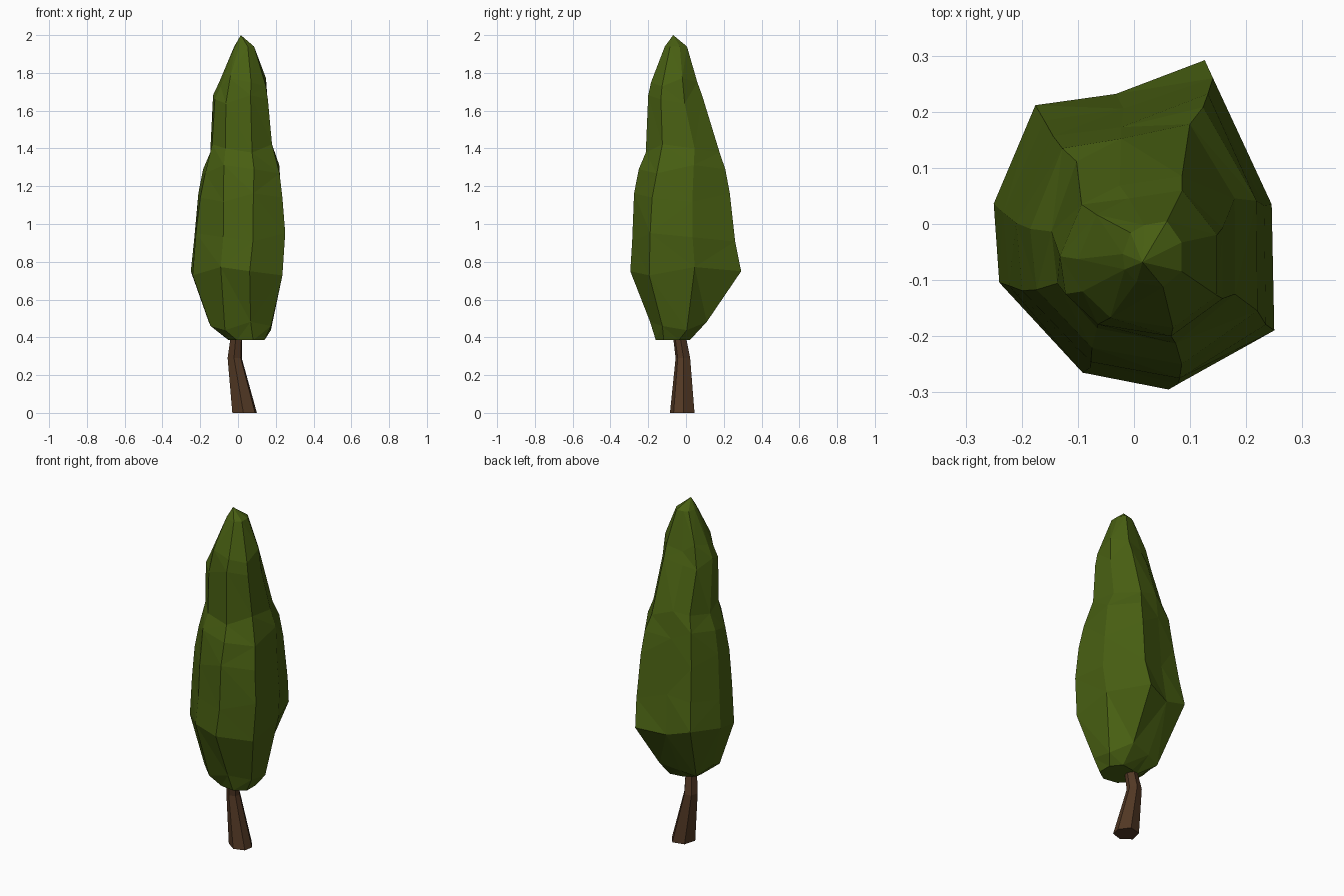
import bpy, bmesh

if "Cube" in bpy.data.objects:
    bpy.data.objects.remove(bpy.data.objects["Cube"])


def material(name, color):
    mat = bpy.data.materials.new(name)
    mat.diffuse_color = (*color, 1)
    mat.use_nodes = True
    mat.node_tree.nodes["Principled BSDF"].inputs["Base Color"].default_value = mat.diffuse_color
    return mat


def fit(points, x0, x1, y0, y1):
    """Stretch an outline so that it fills the given box."""
    xs, ys = zip(*points)
    ax, bx, ay, by = min(xs), max(xs), min(ys), max(ys)
    return [(x0 + (x - ax) / (bx - ax) * (x1 - x0),
             y0 + (y - ay) / (by - ay) * (y1 - y0)) for x, y in points]


def loft(name, rings, mat, apex=None):
    """Skin a stack of closed rings, capped below and closed or pointed above."""
    bm = bmesh.new()
    loops = [[bm.verts.new(p) for p in ring] for ring in rings]
    n = len(loops[0])
    for lower, upper in zip(loops, loops[1:]):
        for i in range(n):
            j = (i + 1) % n
            bm.faces.new((lower[i], lower[j], upper[j], upper[i]))
    bm.faces.new(loops[0][::-1])
    if apex:
        tip = bm.verts.new(apex)
        for i in range(n):
            bm.faces.new((loops[-1][i], loops[-1][(i + 1) % n], tip))
    else:
        bm.faces.new(loops[-1])
    bmesh.ops.triangulate(bm, faces=bm.faces[:], quad_method='SHORT_EDGE')
    bmesh.ops.recalc_face_normals(bm, faces=bm.faces[:])
    mesh = bpy.data.meshes.new(name)
    bm.to_mesh(mesh)
    bm.free()
    mesh.materials.append(mat)
    obj = bpy.data.objects.new(name, mesh)
    bpy.context.collection.objects.link(obj)
    return obj


leaf = material("leaf_green", (0.065, 0.115, 0.006))
bark = material("bark_brown", (0.085, 0.04, 0.018))

# Crown outlines, counter-clockwise: wide lower lobe and slim upper lobe
wide = [(0.13, 0.295), (-0.03, 0.235), (-0.175, 0.215), (-0.25, 0.04), (-0.24, -0.10),
        (-0.09, -0.26), (0.065, -0.29), (0.24, -0.19), (0.235, 0.05)]
slim = [(0.085, 0.14), (-0.03, 0.12), (-0.10, 0.08), (-0.14, -0.03), (-0.13, -0.11),
        (-0.07, -0.175), (0.065, -0.20), (0.16, -0.12), (0.16, 0.03)]

# Crown levels: z, x range, y range, blend from wide to slim
levels = [
    (0.385, -0.05, 0.14, -0.16, 0.02, 1.0),
    (0.46, -0.155, 0.175, -0.19, 0.11, 0.8),
    (0.75, -0.25, 0.235, -0.295, 0.292, 0.0),
    (0.93, -0.233, 0.25, -0.285, 0.26, 0.1),
    (1.14, -0.21, 0.235, -0.275, 0.232, 0.4),
    (1.29, -0.185, 0.22, -0.25, 0.208, 0.7),
    (1.40, -0.147, 0.18, -0.213, 0.178, 0.9),
    (1.66, -0.132, 0.158, -0.20, 0.085, 1.0),
    (1.75, -0.10, 0.148, -0.185, 0.06, 1.0),
    (1.94, -0.02, 0.085, -0.112, 0.005, 1.0),
]
rings = []
for k, (z, x0, x1, y0, y1, t) in enumerate(levels):
    mix = [(a[0] * (1 - t) + b[0] * t, a[1] * (1 - t) + b[1] * t)
           for a, b in zip(wide, slim)]
    # slight up-and-down wander makes the facets irregular
    wander = 0.0 if k in (0, len(levels) - 1) else 0.022
    rings.append([(x, y, z + wander * ((i * 5 + k * 2) % 3 - 1))
                  for i, (x, y) in enumerate(fit(mix, x0, x1, y0, y1))])
loft("crown", rings, leaf, apex=(0.015, -0.068, 2.0))

# Leaning trunk with a slight bend, tapering into the crown
section = [(1.0, 0.1), (0.35, 1.0), (-0.7, 0.75), (-1.0, -0.35), (-0.1, -1.0), (0.85, -0.7)]
trunk_levels = [
    (0.0, -0.03, 0.10, -0.085, 0.045),
    (0.29, -0.055, 0.02, -0.055, 0.022),
    (0.50, -0.025, 0.025, -0.08, -0.02),
]
loft("trunk", [[(x, y, z) for x, y in fit(section, *box)] for z, *box in trunk_levels], bark)
